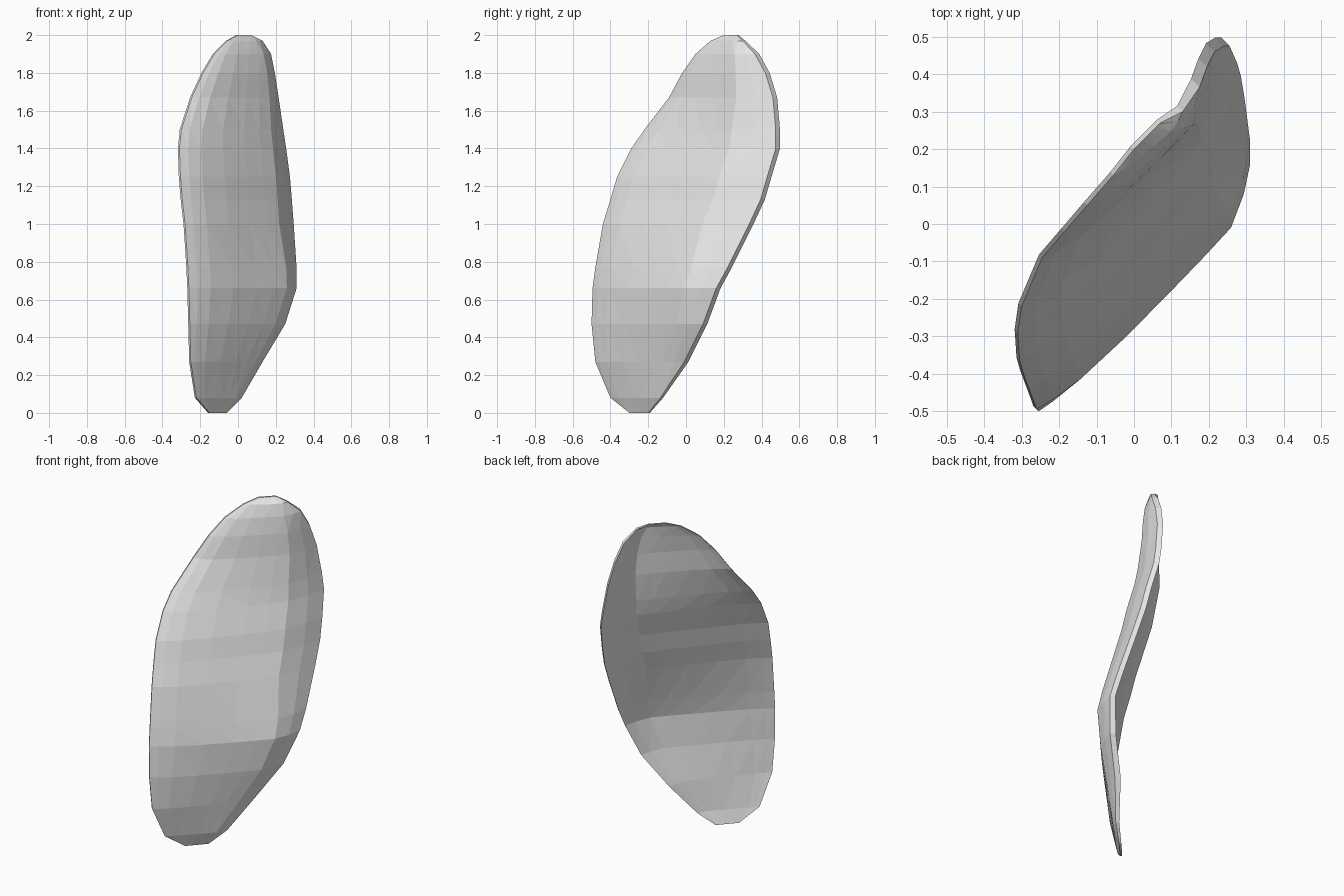
import bpy, bmesh, math
from mathutils import Vector

if "Cube" in bpy.data.objects:
    bpy.data.objects.remove(bpy.data.objects["Cube"])

# Outline by height: z, left edge (x, y), right edge (x, y), crown depth
ROWS = [
    (0.00, -0.15, -0.30, -0.06, -0.20, 0.000),
    (0.08, -0.22, -0.40, 0.02, -0.135, 0.015),
    (0.27, -0.25, -0.48, 0.13, -0.01, 0.040),
    (0.47, -0.255, -0.50, 0.25, 0.09, 0.055),
    (0.66, -0.26, -0.495, 0.31, 0.16, 0.073),
    (0.77, -0.265, -0.48, 0.31, 0.22, 0.080),
    (1.00, -0.28, -0.44, 0.295, 0.335, 0.087),
    (1.13, -0.295, -0.40, 0.285, 0.395, 0.090),
    (1.25, -0.305, -0.365, 0.275, 0.43, 0.092),
    (1.40, -0.31, -0.29, 0.255, 0.475, 0.093),
    (1.50, -0.30, -0.22, 0.24, 0.475, 0.092),
    (1.67, -0.245, -0.09, 0.215, 0.46, 0.088),
    (1.80, -0.185, -0.02, 0.195, 0.42, 0.073),
    (1.90, -0.125, 0.05, 0.175, 0.365, 0.046),
    (1.97, -0.055, 0.13, 0.13, 0.30, 0.018),
    (2.00, 0.00, 0.20, 0.07, 0.27, 0.000),
]
# Crown profile across the shell: position, share of crown depth
CROWN = [(0, 0), (0.06, 0.22), (0.16, 0.48), (0.35, 0.72),
         (0.55, 0.87), (0.70, 0.96), (0.82, 1.0), (0.92, 0.55), (1, 0)]
CREASE = 0.82
OUT = Vector((1, -1, 0)).normalized()

bm = bmesh.new()
front, back = [], []
for z, lx, ly, rx, ry, depth in ROWS:
    left, right = Vector((lx, ly, z)), Vector((rx, ry, z))
    # The crease sits further from the right edge on the upper part
    crease = CREASE - 0.06 * min(1, max(0, (z - 0.7) / 0.3))
    f, b = [], []
    for s, share in CROWN:
        if s <= CREASE:
            t = s * crease / CREASE
        else:
            t = 1 - (1 - s) * (1 - crease) / (1 - CREASE)
        p = left.lerp(right, t) + OUT * depth * share
        fade = min(1, depth / 0.04)
        thick = 0.012 + fade * (0.016 * min(1, 4 * s * (1 - s)) + 0.02 * s ** 4)
        f.append(bm.verts.new(p))
        b.append(bm.verts.new(p - OUT * thick))
    front.append(f)
    back.append(b)

# Front and back skins
n, m = len(ROWS), len(CROWN)
for i in range(n - 1):
    for j in range(m - 1):
        for g in (front, back):
            bm.faces.new((g[i][j], g[i][j + 1], g[i + 1][j + 1], g[i + 1][j]))

# Rim joining the two skins
loop = ([(0, j) for j in range(m)] + [(i, m - 1) for i in range(1, n)]
        + [(n - 1, j) for j in range(m - 2, -1, -1)]
        + [(i, 0) for i in range(n - 2, 0, -1)])
for (i, j), (k, l) in zip(loop, loop[1:] + loop[:1]):
    bm.faces.new((front[i][j], back[i][j], back[k][l], front[k][l]))

bmesh.ops.triangulate(bm, faces=bm.faces[:])
bmesh.ops.recalc_face_normals(bm, faces=bm.faces[:])
mesh = bpy.data.meshes.new("curved_shell")
bm.to_mesh(mesh)
bm.free()

grey = bpy.data.materials.new("light_grey")
grey.diffuse_color = (0.8, 0.8, 0.8, 1)
grey.use_nodes = True
grey.node_tree.nodes["Principled BSDF"].inputs["Base Color"].default_value = grey.diffuse_color
mesh.materials.append(grey)
shell = bpy.data.objects.new("curved_shell", mesh)
bpy.context.collection.objects.link(shell)
